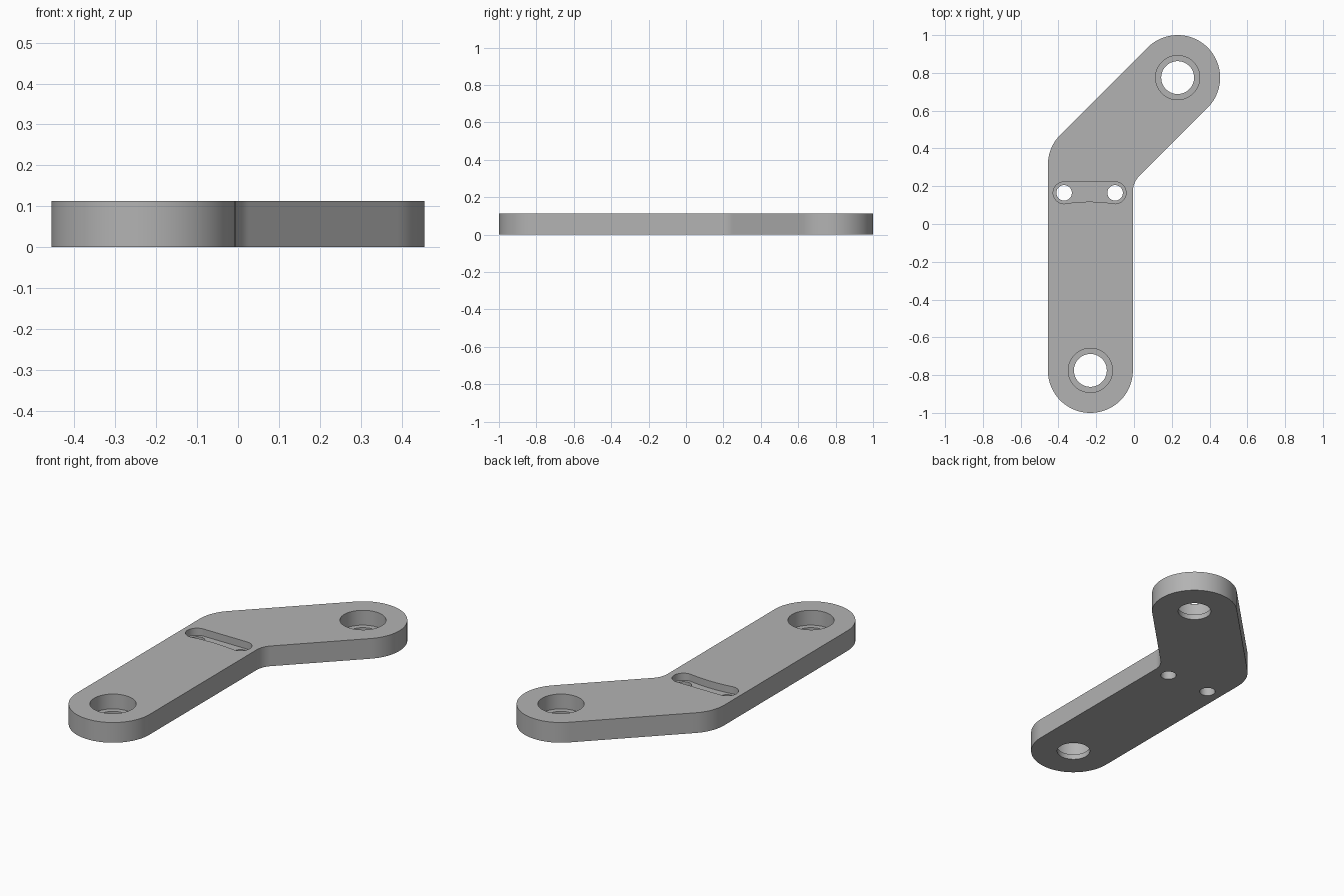
import bpy, bmesh
from math import cos, sin, radians, tan, sqrt

default = bpy.data.objects.get("Cube")
if default:
    bpy.data.objects.remove(default, do_unlink=True)

# Main dimensions
THICK = 0.113
R = 0.225                       # half width of the arms
LOW, BEND, HIGH = (-0.231, -0.775), (-0.231, 0.313), (0.231, 0.775)
BORE, COUNTERBORE, LEDGE_Z = 0.087, 0.117, 0.03
SLOT_Y, SLOT_X, SLOT_R, PIN_R, SLOT_Z = 0.165, (-0.37, -0.10), 0.058, 0.041, 0.073
FILLET = 0.112

grey = bpy.data.materials.new("plain grey")
grey.use_nodes = True
colour = (0.45, 0.45, 0.45, 1)
grey.diffuse_color = colour
grey.node_tree.nodes["Principled BSDF"].inputs["Base Color"].default_value = colour


def arc(centre, r, start, end, steps=32):
    """Points on an arc, angles in degrees."""
    angles = [radians(start + (end - start) * i / steps) for i in range(steps + 1)]
    return [(centre[0] + r * cos(a), centre[1] + r * sin(a)) for a in angles]


def prism(name, outline, z0, z1):
    """Extrude a closed outline from z0 to z1."""
    bm = bmesh.new()
    base = bm.faces.new([bm.verts.new((x, y, z0)) for x, y in outline])
    top = bmesh.ops.extrude_face_region(bm, geom=[base])["geom"]
    for v in top:
        if isinstance(v, bmesh.types.BMVert):
            v.co.z = z1
    bmesh.ops.recalc_face_normals(bm, faces=bm.faces)
    mesh = bpy.data.meshes.new(name)
    bm.to_mesh(mesh)
    bm.free()
    mesh.materials.append(grey)
    obj = bpy.data.objects.new(name, mesh)
    bpy.context.collection.objects.link(obj)
    return obj


def cylinder(name, centre, r, z0, z1):
    return prism(name, arc(centre, r, 0, 360, 64)[:-1], z0, z1)


# Bent plate outline, anticlockwise from the lower end
inner_x = LOW[0] + R
corner_y = inner_x + (BEND[1] - BEND[0]) - R * sqrt(2)
fillet_centre = (inner_x + FILLET, corner_y - FILLET * tan(radians(22.5)))
outline = (arc(LOW, R, 180, 360, 48)
           + arc(fillet_centre, FILLET, 180, 135, 12)
           + arc(HIGH, R, -45, 135, 48)
           + arc(BEND, R, 135, 180, 16))
plate = prism("bent_bracket_plate", outline, 0, THICK)

# Stepped holes at both ends
cutters = []
for label, centre in (("lower", LOW), ("upper", HIGH)):
    cutters.append(cylinder(label + "_bore_cutter", centre, BORE, -0.1, 0.2))
    cutters.append(cylinder(label + "_counterbore_cutter", centre, COUNTERBORE, LEDGE_Z, 0.2))

# Shallow slot whose front edge bows inward, with a pin hole at each end
left, right = SLOT_X
mid, half, bow = (left + right) / 2, (right - left) / 2, 0.011
front_edge = [(left + 2 * half * i / 16,
               SLOT_Y - SLOT_R + bow * (1 - (i / 8 - 1) ** 2)) for i in range(1, 16)]
slot = (arc((left, SLOT_Y), SLOT_R, 90, 270, 24) + front_edge
        + arc((right, SLOT_Y), SLOT_R, -90, 90, 24))
cutters.append(prism("slot_cutter", slot, SLOT_Z, 0.2))
for x in SLOT_X:
    cutters.append(cylinder("pin_hole_cutter", (x, SLOT_Y), PIN_R, -0.1, 0.2))

# Cut the holes and keep only the finished plate
for cutter in cutters:
    cutter.hide_render = True
    mod = plate.modifiers.new(cutter.name, "BOOLEAN")
    mod.operation, mod.solver, mod.object = "DIFFERENCE", "EXACT", cutter
bpy.context.view_layer.update()
graph = bpy.context.evaluated_depsgraph_get()
finished = bpy.data.meshes.new_from_object(plate.evaluated_get(graph))
plate.modifiers.clear()
plate.data = finished
for cutter in cutters:
    bpy.data.objects.remove(cutter, do_unlink=True)

# Smooth round walls, crisp rims
bpy.ops.object.select_all(action="DESELECT")
plate.select_set(True)
bpy.context.view_layer.objects.active = plate
bpy.ops.object.shade_smooth_by_angle(angle=radians(30))
